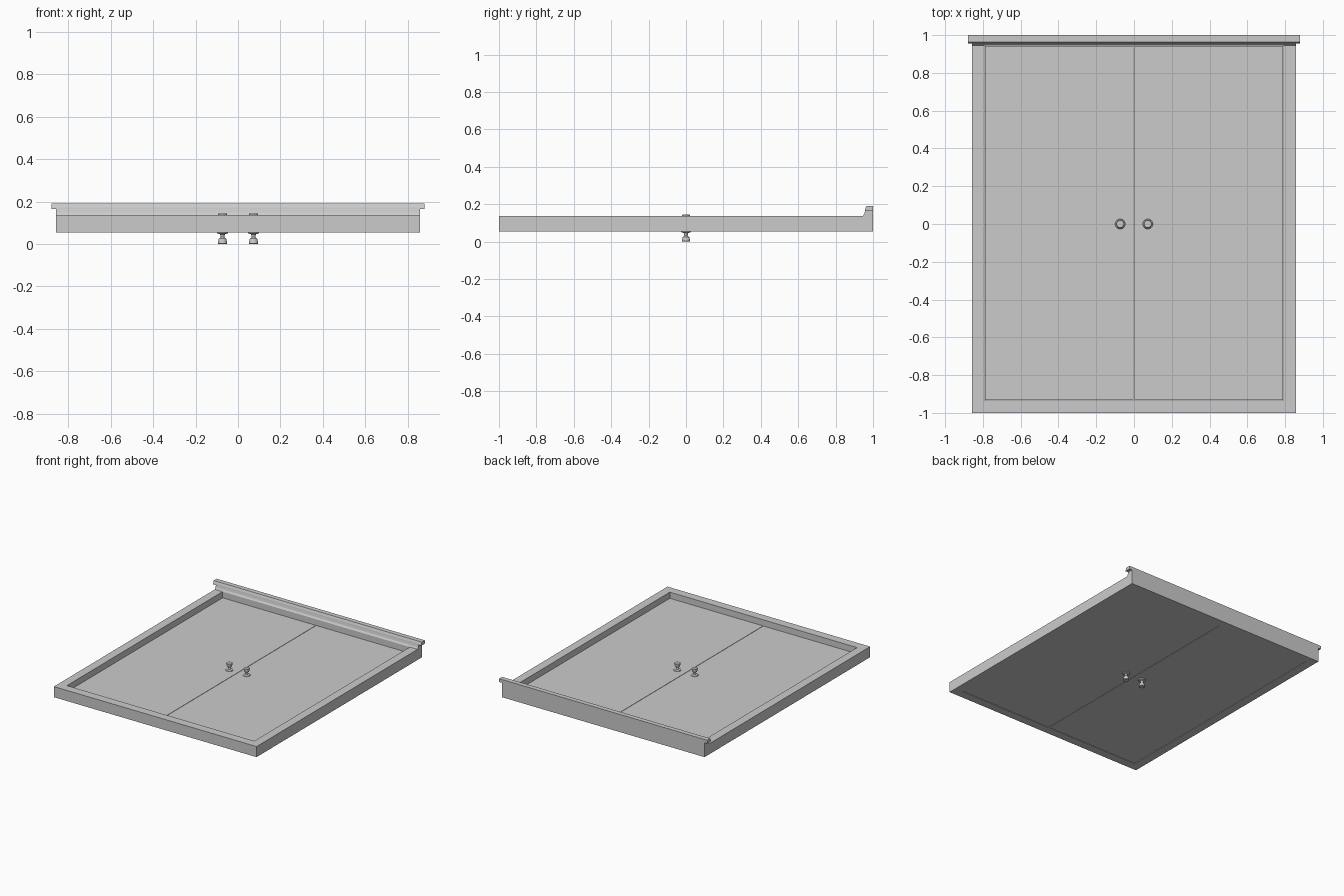
import bpy, bmesh
from math import cos, sin, tau

if "Cube" in bpy.data.objects:
    bpy.data.objects.remove(bpy.data.objects["Cube"])


def make_object(name, bm):
    bmesh.ops.recalc_face_normals(bm, faces=bm.faces)
    mesh = bpy.data.meshes.new(name)
    bm.to_mesh(mesh)
    bm.free()
    ob = bpy.data.objects.new(name, mesh)
    bpy.context.collection.objects.link(ob)
    return ob


def box(name, x0, x1, y0, y1, z0, z1):
    bm = bmesh.new()
    bmesh.ops.create_cube(bm, size=1)
    for v in bm.verts:
        v.co = (x0 if v.co.x < 0 else x1,
                y0 if v.co.y < 0 else y1,
                z0 if v.co.z < 0 else z1)
    return make_object(name, bm)


def extrude_x(name, profile, half):
    # closed (y, z) section stretched along x
    bm = bmesh.new()
    face = bm.faces.new([bm.verts.new((-half, y, z)) for y, z in profile])
    new = bmesh.ops.extrude_face_region(bm, geom=[face])["geom"]
    for v in new:
        if isinstance(v, bmesh.types.BMVert):
            v.co.x = half
    return make_object(name, bm)


def lathe(name, profile, x, z0, direction, sides=20):
    # (radius, height) rings around a vertical axis, capped at both ends
    bm = bmesh.new()
    rings = [[bm.verts.new((x + r * cos(tau * i / sides), r * sin(tau * i / sides),
                            z0 + direction * h)) for i in range(sides)]
             for r, h in profile]
    for a, b in zip(rings, rings[1:]):
        for i in range(sides):
            j = (i + 1) % sides
            bm.faces.new((a[i], a[j], b[j], b[i]))
    bm.faces.new(rings[0])
    bm.faces.new(rings[-1])
    ob = make_object(name, bm)
    bpy.ops.object.select_all(action='DESELECT')
    ob.select_set(True)
    bpy.context.view_layer.objects.active = ob
    bpy.ops.object.shade_smooth_by_angle(angle=0.6)
    return ob


# Main sizes
FRAME_X, INNER_X = 0.857, 0.792
FRAME_LOW, FRAME_TOP = 0.055, 0.136
DOOR_LOW, DOOR_TOP = 0.057, 0.09
INNER_Y0, INNER_Y1 = -0.935, 0.945

# Lower rail
box("bottom_rail", -FRAME_X, FRAME_X, -1, INNER_Y0, FRAME_LOW, FRAME_TOP)

# Header with sloped moulding, and its overhanging cap
extrude_x("header", [(INNER_Y1, FRAME_LOW), (1, FRAME_LOW), (1, 0.165), (0.957, 0.165),
                     (0.953, 0.148), (INNER_Y1, FRAME_TOP)], FRAME_X)
extrude_x("header_cap", [(0.956, 0.165), (1, 0.165), (1, 0.19), (0.964, 0.19),
                         (0.957, 0.172)], 0.88)

# Knob section, measured outward from the door face
knob_profile = [(0.027, 0), (0.025, 0.005), (0.011, 0.009), (0.009, 0.022),
                (0.012, 0.026), (0.017, 0.029), (0.022, 0.047),
                (0.022, 0.052), (0.019, 0.055)]

# Side posts, door leaves and knobs on both faces
for side, s in (("left", -1), ("right", 1)):
    def pair(a, b):
        return sorted((s * a, s * b))
    box(side + "_post", *pair(INNER_X, FRAME_X), INNER_Y0, INNER_Y1, FRAME_LOW, FRAME_TOP)
    box(side + "_door", *pair(0.0015, INNER_X - 0.002), INNER_Y0 + 0.002, INNER_Y1 - 0.002,
        DOOR_LOW, DOOR_TOP)
    lathe(side + "_inner_knob", knob_profile, s * 0.073, DOOR_TOP, 1)
    lathe(side + "_outer_knob", knob_profile, s * 0.073, 0.055, -1)
    # Rosette backing so the outer knob meets the door
    lathe(side + "_rosette", [(0.027, 0), (0.027, 0.003)], s * 0.073, 0.055, 1)
